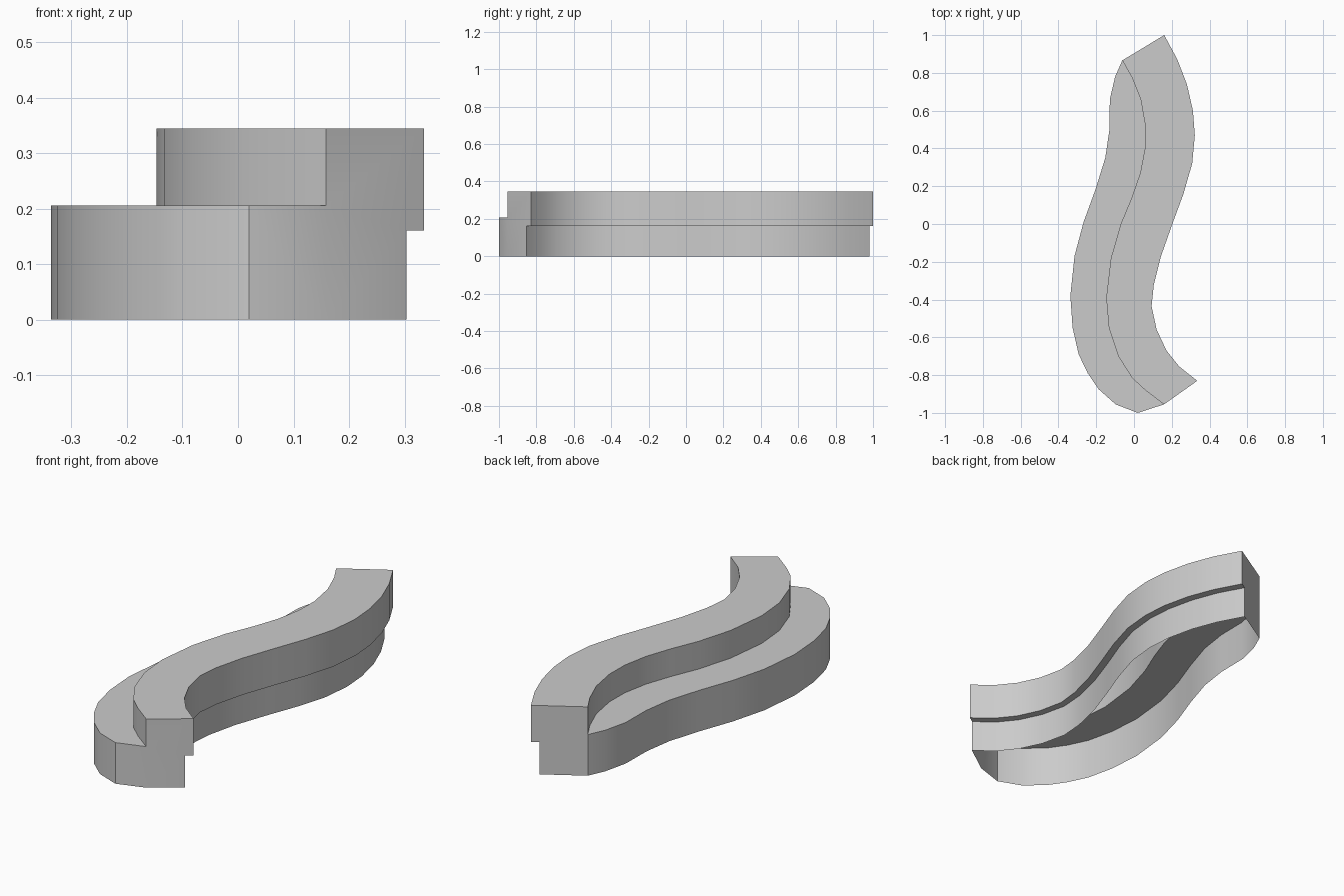
import bpy, bmesh, math
from mathutils import Vector

if "Cube" in bpy.data.objects:
    bpy.data.objects.remove(bpy.data.objects["Cube"])

# Plan curves from the back end to the front end
LOWER_LEFT = [(-.062, .866), (-.10, .78), (-.128, .66), (-.13, .50), (-.152, .35),
              (-.205, .18), (-.267, .01), (-.315, -.17), (-.337, -.38), (-.325, -.55),
              (-.293, -.69), (-.245, -.79), (-.187, -.875), (-.097, -.955), (.02, -1.0)]
UPPER_LEFT = [(-.062, .866), (-.013, .78), (.035, .66), (.06, .52), (.058, .40),
              (.033, .27), (-.012, .14), (-.07, 0), (-.122, -.18), (-.147, -.39),
              (-.133, -.55), (-.083, -.70), (-.01, -.815), (.06, -.88), (.159, -.955)]
UPPER_RIGHT = [(.16, 1.0), (.23, .87), (.28, .74), (.312, .60), (.322, .47),
               (.308, .32), (.262, .16), (.203, 0), (.143, -.17), (.105, -.32),
               (.093, -.435), (.12, -.56), (.172, -.67), (.24, -.755), (.335, -.83)]
TOP, SHELF, LEDGE, INSET = .345, .206, .161, .039

# Each section steps up from the recessed right wall and down to the left wall
bm = bmesh.new()
rows = []
for left, mid, right in zip(LOWER_LEFT, UPPER_LEFT, UPPER_RIGHT):
    l, m, r = Vector(left), Vector(mid), Vector(right)
    q = r + (m - r).normalized() * INSET
    profile = [(q, 0), (q, LEDGE), (r, LEDGE), (r, TOP),
               (m, TOP), (m, SHELF), (l, SHELF), (l, 0)]
    rows.append([bm.verts.new((p.x, p.y, z)) for p, z in profile])

# Open-bottomed skin
for a, b in zip(rows, rows[1:]):
    for i in range(7):
        bm.faces.new((a[i], a[i + 1], b[i + 1], b[i]))

# End caps: the front one bends where the upper step meets the shelf
back, front = rows[0], rows[-1]
bm.faces.new(back[:5] + back[6:])
foot = bm.verts.new((*UPPER_LEFT[-1], 0))
bm.faces.new(front[:6] + [foot])
bm.faces.new([foot, front[5], front[6], front[7]])

bmesh.ops.remove_doubles(bm, verts=bm.verts, dist=1e-5)
bmesh.ops.recalc_face_normals(bm, faces=bm.faces)
bm.faces.ensure_lookup_table()
top = max(bm.faces, key=lambda f: f.calc_center_median().z)
if top.normal.z < 0:
    bmesh.ops.reverse_faces(bm, faces=bm.faces)

mesh = bpy.data.meshes.new("curved_step")
bm.to_mesh(mesh)
bm.free()
obj = bpy.data.objects.new("curved_step", mesh)
bpy.context.collection.objects.link(obj)
bpy.context.view_layer.objects.active = obj
obj.select_set(True)
bpy.ops.object.shade_smooth_by_angle(angle=math.radians(30))
